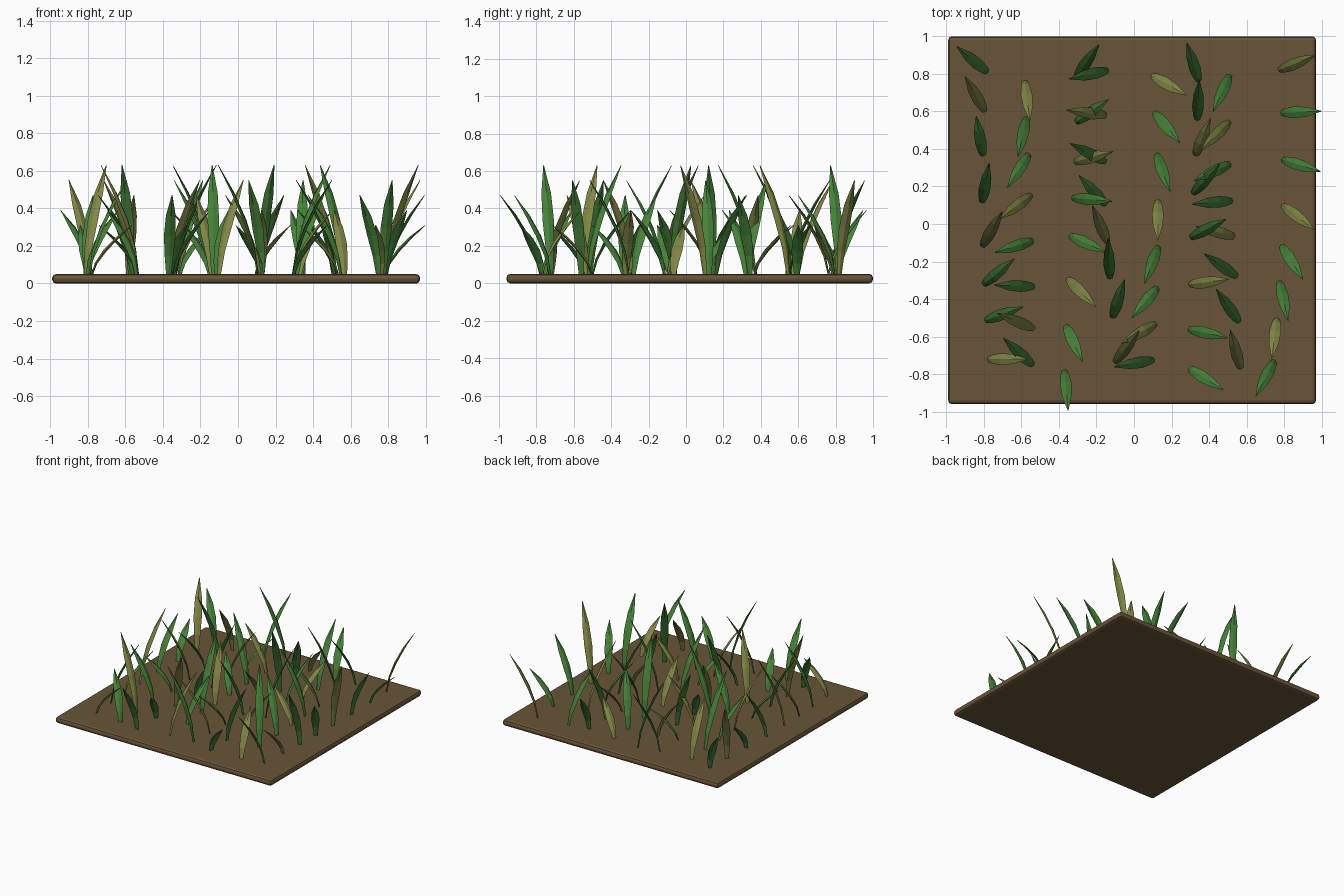
import bpy, bmesh, math
from mathutils import Vector

if "Cube" in bpy.data.objects:
    bpy.data.objects.remove(bpy.data.objects["Cube"])


def material(name, colour):
    m = bpy.data.materials.new(name)
    m.diffuse_color = (*colour, 1)
    m.use_nodes = True
    m.node_tree.nodes["Principled BSDF"].inputs["Base Color"].default_value = m.diffuse_color
    return m


def finish(name, bm, mat):
    bmesh.ops.recalc_face_normals(bm, faces=bm.faces[:])
    me = bpy.data.meshes.new(name)
    bm.to_mesh(me)
    bm.free()
    me.materials.append(mat)
    ob = bpy.data.objects.new(name, me)
    bpy.context.collection.objects.link(ob)
    return ob


soil_mat = material("soil_brown", (0.14, 0.09, 0.04))
green = material("grass_green", (0.06, 0.22, 0.04))
olive = material("dry_olive", (0.22, 0.24, 0.06))

CX, CY = -0.01, 0.02          # patch centre
SOIL = 0.05

# soil slab with rounded edges
bm = bmesh.new()
bmesh.ops.create_cube(bm, size=1)
for v in bm.verts:
    v.co = Vector((CX + v.co.x * 1.96, CY + v.co.y * 1.96, (v.co.z + 0.5) * SOIL))
bmesh.ops.bevel(bm, geom=bm.edges[:], offset=0.02, segments=2, profile=0.5,
                affect='EDGES')
finish("soil_slab", bm, soil_mat)

# blade profile: fraction along the blade, half width
PROFILE = [(0, 0.013), (0.25, 0.023), (0.5, 0.031), (0.75, 0.026), (1, 0.002)]
REACH, BEND = 0.215, 1.6


def add_blade(bm, base, angle, height):
    """Folded leaf with a diamond section, bending outwards along angle."""
    out = Vector((math.cos(angle), math.sin(angle), 0))
    side = Vector((-out.y, out.x, 0))
    rings = []
    for t, w in PROFILE:
        p = base + out * REACH * t ** BEND + Vector((0, 0, height * t))
        tangent = out * REACH * BEND * t ** (BEND - 1) + Vector((0, 0, height))
        normal = tangent.normalized().cross(side)
        thick = 0.25 * w + 0.001
        rings.append([bm.verts.new(p + d) for d in
                      (side * w, normal * thick, -side * w, -normal * thick)])
    for a, b in zip(rings, rings[1:]):
        for n in range(4):
            m = (n + 1) % 4
            bm.faces.new((a[n], a[m], b[m], b[n]))
    bm.faces.new(rings[0][::-1])
    bm.faces.new(rings[-1])


# 8 x 8 blades, turned by the golden angle, five heights, every third one dry
meshes = {"olive_blades": bmesh.new(), "green_blades": bmesh.new()}
for k in range(64):
    j, i = divmod(k, 8)
    base = Vector((CX + (i - 3.5) * 0.22 + 0.03 * math.sin(2.3 * k),
                   CY + (j - 3.5) * 0.22 + 0.03 * math.cos(1.7 * k),
                   SOIL - 0.01))
    add_blade(meshes["green_blades" if k % 3 else "olive_blades"], base,
              math.radians(137.5 * k), 0.27 + 0.08 * (k % 5))
finish("olive_blades", meshes["olive_blades"], olive)
finish("green_blades", meshes["green_blades"], green)
